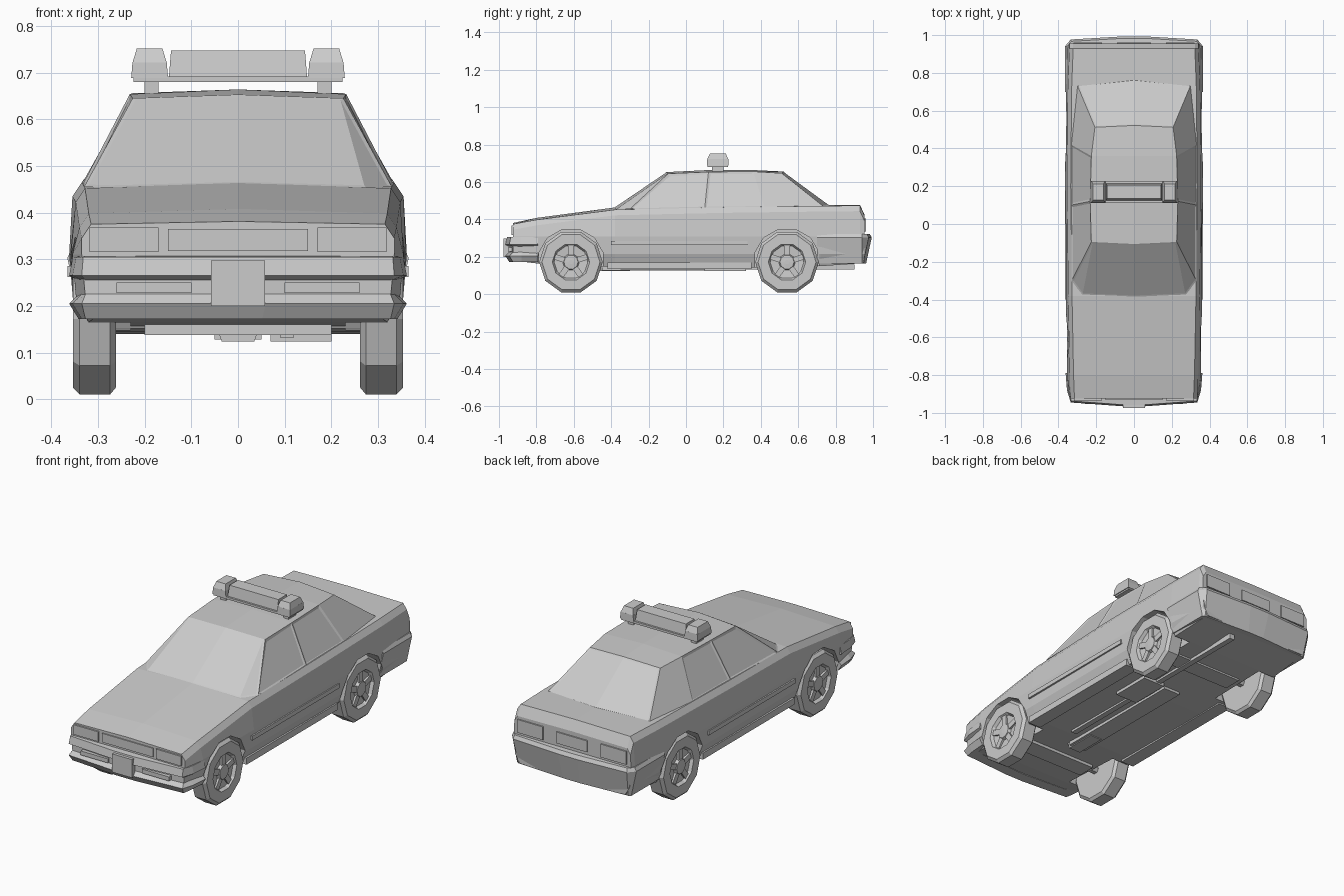
import bpy, bmesh, math
from mathutils import Matrix

if "Cube" in bpy.data.objects:
    bpy.data.objects.remove(bpy.data.objects["Cube"])

paint = bpy.data.materials.new("light grey")
paint.diffuse_color = (0.6, 0.6, 0.6, 1)
paint.use_nodes = True
paint.node_tree.nodes["Principled BSDF"].inputs["Base Color"].default_value = paint.diffuse_color


def finish(name, bm):
    bmesh.ops.recalc_face_normals(bm, faces=bm.faces[:])
    me = bpy.data.meshes.new(name)
    bm.to_mesh(me)
    bm.free()
    me.materials.append(paint)
    ob = bpy.data.objects.new(name, me)
    bpy.context.collection.objects.link(ob)
    return ob


def loft(name, rings):
    """Join equal rings of points with quads and cap the ends."""
    bm = bmesh.new()
    vs = [[bm.verts.new(p) for p in r] for r in rings]
    n = len(vs[0])
    for a, b in zip(vs, vs[1:]):
        for j in range(n):
            bm.faces.new((a[j], a[(j + 1) % n], b[(j + 1) % n], b[j]))
    bm.faces.new(vs[0])
    bm.faces.new(vs[-1])
    return finish(name, bm)


def box(name, x, y, z, top=(1, 1)):
    """Box from ranges, with the top scaled about its centre."""
    cx, cy = sum(x) / 2, sum(y) / 2
    def ring(h, s):
        return [(cx + (px - cx) * s[0], cy + (py - cy) * s[1], h)
                for px, py in ((x[0], y[0]), (x[1], y[0]), (x[1], y[1]), (x[0], y[1]))]
    return loft(name, [ring(z[0], (1, 1)), ring(z[1], top)])


def pair(name, x, y, z, top=(1, 1)):
    """The same box on both sides."""
    box("right_" + name, x, y, z, top)
    box("left_" + name, (-x[1], -x[0]), y, z, top)


def lathe(name, profile, centre, sides, flip=1):
    """Spin (x offset, radius) pairs about the x axis."""
    return loft(name, [[(centre[0] + flip * off,
                         centre[1] + r * math.sin(2 * math.pi * (k + .5) / sides),
                         centre[2] - r * math.cos(2 * math.pi * (k + .5) / sides))
                        for k in range(sides)] for off, r in profile])


# Lower body: y, bottom, top, widest half width, top half width, crown
stations = [(-.925, .18, .375, .335, .315, .006), (-.80, .165, .398, .355, .32, .01),
            (-.38, .145, .452, .36, .328, .012), (.20, .14, .465, .362, .335, .005),
            (.72, .15, .472, .36, .33, .006), (.93, .165, .474, .352, .322, .004),
            (.955, .17, .42, .345, .322, .004)]
rings = []
for y, zb, zt, wm, wt, c in stations:
    half = [(wm - .035, zb), (wm - .008, .215), (wm, .31), (wt + .02, zt - .03), (wt, zt)]
    rings.append([(x, y, z) for x, z in half] + [(0, y, zt + c)] +
                 [(-x, y, z) for x, z in reversed(half)])
body = loft("body", rings)

# Wheel wells cut into the body
WHEELS = [(-.615, "front"), (.54, "rear")]
SIDES = [(1, "right"), (-1, "left")]
for y, end in WHEELS:
    for s, side in SIDES:
        cutter = lathe(f"{end}_{side}_well_cutter", [(0, .178), (.3, .178)],
                       (s * .23, y, .175), 12, s)
        cutter.hide_render = True
        cutter.hide_viewport = True
        mod = body.modifiers.new("well", 'BOOLEAN')
        mod.object = cutter
        mod.operation = 'DIFFERENCE'
        mod.solver = 'EXACT'

# Cabin with slightly recessed glass and a wrap-around windscreen
bm = bmesh.new()
base = [(.33, -.30, .455), (.333, .10, .46), (.333, .42, .465), (.30, .735, .47)]
roof = [(.226, -.095, .645), (.232, .12, .654), (.226, .36, .656), (.207, .512, .647)]
def row(pts, s):
    return [bm.verts.new((s * x, y, z)) for x, y, z in pts]
bR, bL, rR, rL = row(base, 1), row(base, -1), row(roof, 1), row(roof, -1)
b0, r0 = bm.verts.new((0, -.388, .462)), bm.verts.new((0, -.106, .653))
b3, r3 = bm.verts.new((0, .77, .474)), bm.verts.new((0, .522, .656))
corner = [bm.verts.new((s * .275, -.375, .453)) for s in (1, -1)]
side_glass, screen, rear_glass = [], [], []
for b, r, c in ((bR, rR, corner[0]), (bL, rL, corner[1])):
    panes = [bm.faces.new((b[i], b[i + 1], r[i + 1], r[i])) for i in range(3)]
    side_glass += panes[:2]
    screen += [bm.faces.new((b0, c, r[0], r0)), bm.faces.new((c, b[0], r[0]))]
    rear_glass.append(bm.faces.new((b3, b[3], r[3], r3)))
mid = [r0, bm.verts.new((0, .12, .664)), bm.verts.new((0, .36, .664)), r3]
for r in (rR, rL):
    for i in range(3):
        bm.faces.new((r[i], r[i + 1], mid[i + 1], mid[i]))
bm.faces.new([corner[0]] + bR + [b3] + bL[::-1] + [corner[1], b0])
bmesh.ops.recalc_face_normals(bm, faces=bm.faces[:])
bmesh.ops.inset_individual(bm, faces=side_glass, thickness=.016, depth=-.004)
for panes in (screen, rear_glass):
    bmesh.ops.inset_region(bm, faces=panes, thickness=.01, depth=-.002, use_even_offset=True)
finish("cabin", bm)


# Bumpers: U-shaped bars wrapping around each end
def bumper(name, plan, section):
    """plan: half outline from side to centre; section: inset and height pairs."""
    path = plan + [(-x, y) for x, y in reversed(plan)]
    out = []
    for x, y in path:
        sy = -1 if y < 0 else 1
        wide = abs(x) > .345
        out.append([(x - math.copysign(d, x) * (1 if wide else .4),
                     y - sy * d * (0 if wide else 1), z) for d, z in section])
    return loft(name, out)


bumper("front_bumper", [(.362, -.79), (.355, -.88), (.335, -.945), (.06, -.965)],
       [(.08, .31), (.008, .305), (0, .265), (.02, .255), (.02, .225),
        (0, .205), (.02, .172), (.08, .172)])
bumper("rear_bumper", [(.366, .70), (.366, .94), (.335, .977), (.06, .993)],
       [(.08, .325), (.01, .322), (0, .303), (.03, .165), (.08, .165)])

# Lamps, mouldings and sills
pair("headlight", (.17, .318), (-.934, -.92), (.316, .368))
pair("bumper_lamp", (.10, .26), (-.952, -.93), (.228, .25))
pair("tail_light", (.17, .32), (.94, .962), (.335, .405))
pair("door_moulding", (.355, .366), (-.40, .33), (.262, .285))
pair("sill", (.27, .345), (-.42, .35), (.135, .17))
box("grille", (-.15, .15), (-.931, -.92), (.318, .365))
box("front_plate", (-.058, .058), (-.975, -.95), (.20, .297))
box("rear_plate", (-.09, .09), (.94, .962), (.34, .40))

# Underside: gearbox, tunnel, exhaust, axles
box("gearbox", (-.035, .035), (-.47, -.30), (.124, .18), (1.6, 1))
box("transmission_tunnel", (-.05, .05), (-.45, .30), (.128, .16))
box("exhaust_pipe", (.09, .12), (-.35, .90), (.132, .16))
box("silencer", (.07, .20), (.10, .32), (.124, .16))
for y, end in WHEELS:
    lathe(f"{end}_axle", [(-.27, .022), (.27, .022)], (0, y, .17), 6)
    box(f"{end}_crossmember", (-.20, .20), (y - .05, y + .05), (.138, .17))

# Wheels: tyre, recessed rim and hub in one turned profile, with rim spokes
for y, end in WHEELS:
    for s, side in SIDES:
        lathe(f"{end}_{side}_wheel",
              [(0, .10), (0, .155), (.012, .170), (.078, .170), (.092, .155), (.092, .10),
               (.076, .09), (.072, .045), (.088, .038), (.09, .012)],
              (s * .262, y, .172), 10, s)
        bm = bmesh.new()
        for k in range(5):
            m = (Matrix.Translation((s * .336, y, .172))
                 @ Matrix.Rotation(2 * math.pi * k / 5, 4, 'X')
                 @ Matrix.Translation((0, 0, .066)) @ Matrix.Diagonal((.02, .03, .06, 1)))
            bmesh.ops.create_cube(bm, size=1, matrix=m)
        finish(f"{end}_{side}_spokes", bm)

# Roof light bar
box("light_bar_base", (-.224, .224), (.115, .225), (.68, .692))
box("light_bar_centre", (-.148, .148), (.125, .215), (.692, .748), (.97, .8))
pair("beacon", (.15, .229), (.112, .228), (.688, .722), (.93, .97))
pair("beacon_cap", (.153, .226), (.114, .226), (.722, .752), (.75, .76))
pair("light_bar_foot", (.17, .20), (.14, .20), (.645, .684))
